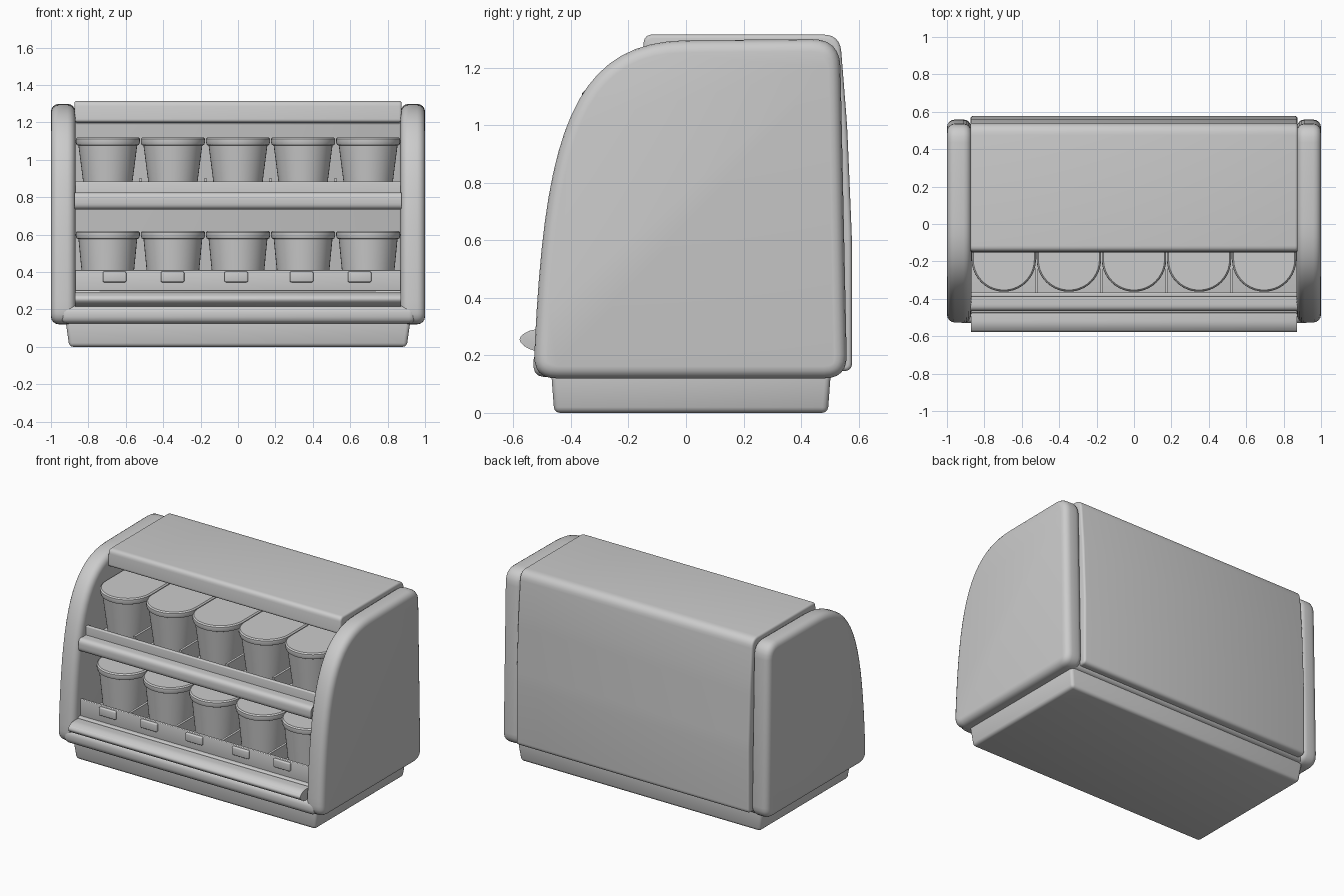
import bpy, bmesh, math
from mathutils import Vector

if "Cube" in bpy.data.objects:
    bpy.data.objects.remove(bpy.data.objects["Cube"])


def finish(name, bm, bevel=0.0, segs=3):
    bmesh.ops.recalc_face_normals(bm, faces=bm.faces)
    if bevel:
        hard = [e for e in bm.edges if e.calc_face_angle(0) > math.radians(50)]
        bmesh.ops.bevel(bm, geom=hard, offset=bevel, segments=segs, profile=0.5,
                        affect='EDGES', clamp_overlap=True)
    me = bpy.data.meshes.new(name)
    bm.to_mesh(me)
    bm.free()
    ob = bpy.data.objects.new(name, me)
    bpy.context.collection.objects.link(ob)
    return ob


def box(name, x, y, z, bevel=0.0, taper=1.0):
    """Box from (min, max) ranges; taper scales the bottom face."""
    bm = bmesh.new()
    bmesh.ops.create_cube(bm, size=1)
    for v in bm.verts:
        k = taper if v.co.z < 0 else 1.0
        v.co = Vector(((x[0] + x[1]) / 2 + v.co.x * k * (x[1] - x[0]),
                       (y[0] + y[1]) / 2 + v.co.y * k * (y[1] - y[0]),
                       (z[0] + z[1]) / 2 + v.co.z * (z[1] - z[0])))
    return finish(name, bm, bevel)


def rounded(corners, steps=6):
    """Turn (y, z, radius) corners into a rounded outline."""
    out = []
    for i, (y, z, r) in enumerate(corners):
        p = Vector((y, z))
        if r == 0:
            out.append(p)
            continue
        a = Vector(corners[i - 1][:2]) - p
        b = Vector(corners[(i + 1) % len(corners)][:2]) - p
        a, b = p + a.normalized() * r, p + b.normalized() * r
        for s in range(steps + 1):
            t = s / steps
            out.append(a * (1 - t) ** 2 + p * 2 * t * (1 - t) + b * t * t)
    return out


def prism(name, outline, x0, x1, bevel=0.0, segs=3):
    """Extrude a (y, z) outline along x."""
    bm = bmesh.new()
    face = bm.faces.new([bm.verts.new((x0, p[0], p[1])) for p in outline])
    ext = bmesh.ops.extrude_face_region(bm, geom=[face])
    for g in ext['geom']:
        if isinstance(g, bmesh.types.BMVert):
            g.co.x = x1
    return finish(name, bm, bevel, segs)


def cup(name, cx, cy, back, rings):
    """Round-fronted container lofted from (z, radius) rings."""
    bm = bmesh.new()
    loops = []
    for z, r in rings:
        pts = [(cx + r * math.cos(a), cy + r * math.sin(a))
               for a in (math.pi + math.pi * i / 20 for i in range(21))]
        pts += [(cx + r, back), (cx - r, back)]
        loops.append([bm.verts.new((px, py, z)) for px, py in pts])
    n = len(loops[0])
    for lo, hi in zip(loops, loops[1:]):
        for i in range(n):
            bm.faces.new((lo[i], lo[(i + 1) % n], hi[(i + 1) % n], hi[i]))
    bm.faces.new(loops[0])
    bm.faces.new(loops[-1])
    return finish(name, bm)


# Plinth and lower sill
box("base_plinth", (-0.925, 0.925), (-0.47, 0.505), (0, 0.16), 0.02, 0.975)
box("lower_sill", (-0.95, 0.95), (-0.53, 0.53), (0.125, 0.22), 0.035)

# Curved side panels
c = [Vector(p) for p in ((-0.525, 0.25), (-0.49, 0.95), (-0.40, 1.29), (0.0, 1.295))]
curve = []
for i in range(19):
    t = i / 18
    curve.append(c[0] * (1 - t) ** 3 + c[1] * 3 * t * (1 - t) ** 2
                 + c[2] * 3 * t * t * (1 - t) + c[3] * t ** 3)
corners = rounded([(0.0, 1.295, 0), (0.535, 1.30, 0.10), (0.56, 0.12, 0.08),
                   (-0.53, 0.12, 0.08), (-0.525, 0.25, 0)])
side_outline = curve + corners[1:-1]
for side, s in (("left", -1), ("right", 1)):
    prism(side + "_side_panel", side_outline, s * 0.87, s * 1.0, 0.042, 4)

# Hood and back in one bent shell
shell = rounded([(-0.155, 1.20, 0.02), (-0.145, 1.315, 0.03), (0.535, 1.315, 0.06),
                 (0.56, 1.0, 0.05), (0.577, 0.6, 0.05), (0.577, 0.145, 0.03),
                 (0.47, 0.145, 0), (0.45, 1.20, 0)])
prism("hood_and_back", shell, -0.875, 0.875, 0.02)

# Lower floor, tray front and front grip bar
box("lower_floor", (-0.88, 0.88), (-0.475, 0.48), (0.18, 0.30), 0.008)
box("lower_tray_front", (-0.875, 0.875), (-0.45, -0.43), (0.29, 0.41), 0.005)
grip = rounded([(-0.46, 0.215, 0.01), (-0.54, 0.215, 0.03), (-0.59, 0.255, 0.03),
                (-0.545, 0.29, 0.03), (-0.46, 0.29, 0.01)])
prism("front_grip_bar", grip, -0.872, 0.872, 0.012)

# Upper shelf, its rounded nosing and tray front
box("upper_shelf", (-0.88, 0.88), (-0.43, 0.47), (0.74, 0.79), 0.005)
nose = rounded([(-0.385, 0.735, 0), (-0.465, 0.735, 0.035),
                (-0.465, 0.825, 0.035), (-0.385, 0.825, 0)])
prism("upper_shelf_nosing", nose, -0.875, 0.875)
box("upper_tray_front", (-0.875, 0.875), (-0.39, -0.365), (0.75, 0.885), 0.006)

# Containers with rims, two rows of five
for row, cy, z0, z1, r0 in (("lower", -0.225, 0.30, 0.62, 0.13),
                            ("upper", -0.19, 0.79, 1.12, 0.12)):
    for i in range(5):
        x = (i - 2) * 0.348
        cup(f"{row}_cup_{i + 1}", x, cy, 0.12,
            [(z0, r0), (z1 - 0.045, 0.157), (z1 - 0.04, 0.167), (z1 - 0.025, 0.172),
             (z1 - 0.008, 0.171), (z1, 0.163)])

# Dividers between containers
for i in range(4):
    x = (i - 1.5) * 0.348
    box(f"lower_divider_{i + 1}", (x - 0.008, x + 0.008), (-0.44, 0.15), (0.29, 0.40))
    box(f"upper_divider_{i + 1}", (x - 0.008, x + 0.008), (-0.37, 0.15), (0.78, 0.90))

# Blank tabs on the lower tray
for i, x in enumerate((-0.66, -0.35, -0.01, 0.34, 0.65)):
    box(f"tray_tab_{i + 1}", (x - 0.063, x + 0.063), (-0.465, -0.44), (0.345, 0.402), 0.008)

# Smooth shading with sharp edges kept
bpy.ops.object.select_all(action='SELECT')
bpy.context.view_layer.objects.active = bpy.context.selected_objects[0]
bpy.ops.object.shade_smooth_by_angle(angle=math.radians(35))
